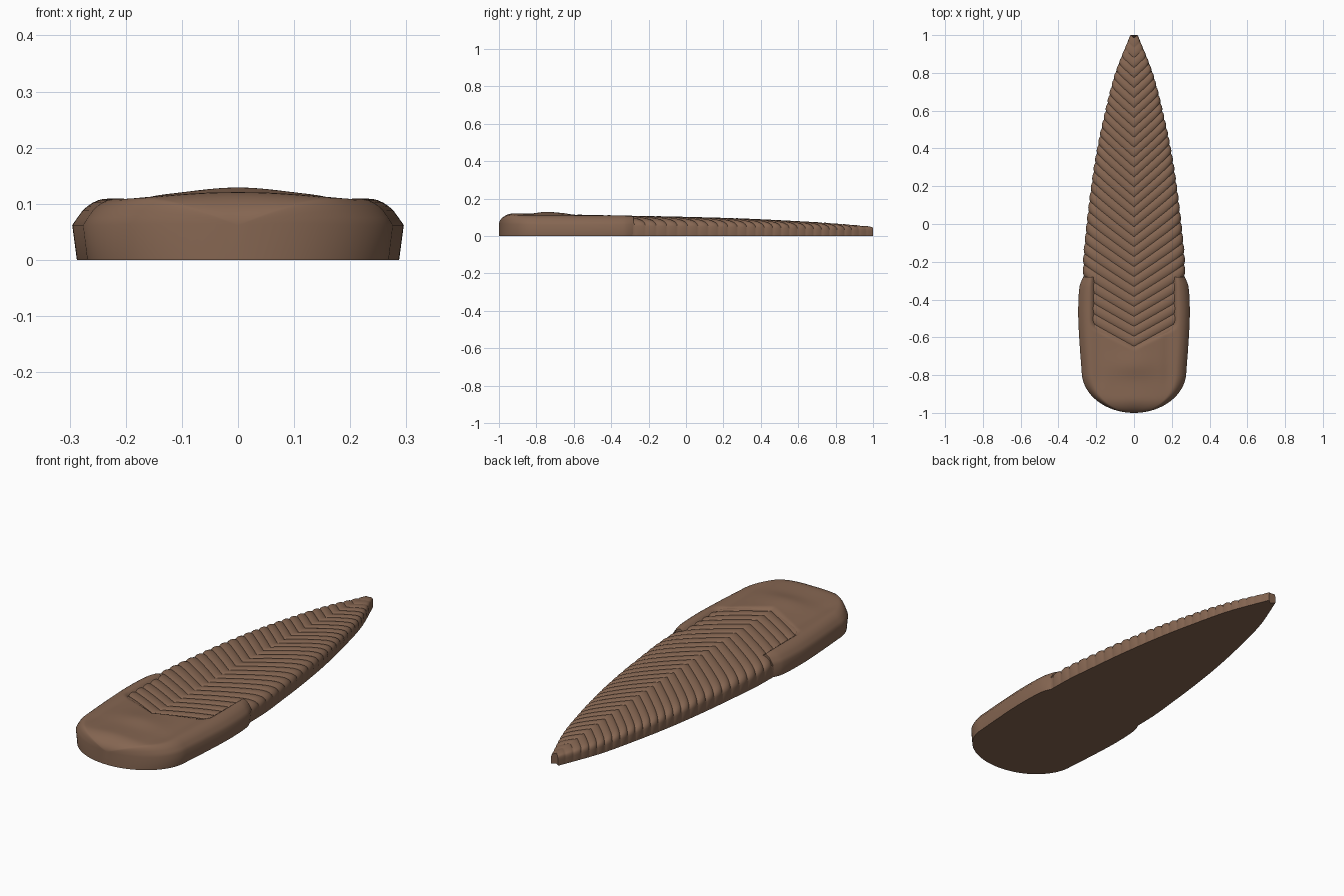
import bpy
import math

cube = bpy.data.objects.get("Cube")
if cube:
    bpy.data.objects.remove(cube, do_unlink=True)

# One brown for the whole animal
brown = bpy.data.materials.new("shell_brown")
brown.use_nodes = True
colour = (0.235, 0.132, 0.083, 1)
brown.diffuse_color = colour
brown.node_tree.nodes["Principled BSDF"].inputs["Base Color"].default_value = colour


def curve(points, v):
    """Smooth curve through (position, value) points."""
    v = min(max(v, points[0][0]), points[-1][0])
    i = 0
    while i < len(points) - 2 and v > points[i + 1][0]:
        i += 1

    def slope(j):
        a, b = points[max(j - 1, 0)], points[min(j + 1, len(points) - 1)]
        return (b[1] - a[1]) / (b[0] - a[0])

    (x0, y0), (x1, y1) = points[i], points[i + 1]
    h = x1 - x0
    f = (v - x0) / h
    return ((1 + 2 * f) * (1 - f) ** 2 * y0 + f * (1 - f) ** 2 * h * slope(i)
            + f * f * (3 - 2 * f) * y1 + f * f * (f - 1) * h * slope(i + 1))


def smooth(a, b, v):
    f = min(max((v - a) / (b - a), 0), 1)
    return f * f * (3 - 2 * f)


def loft(name, halves, angle):
    """Mirror half sections (rim bottom to centre top) and skin them."""
    verts, faces = [], []
    for half in halves:
        top = half + [(-x, y, z) for x, y, z in reversed(half[:-1])]
        verts += top + [(0, half[-1][1], 0)]
    n = len(verts) // len(halves)
    for r in range(len(halves) - 1):
        for i in range(n):
            a, b = r * n + i, r * n + (i + 1) % n
            faces.append((a, b, b + n, a + n))
    faces.append(tuple(reversed(range(n))))
    faces.append(tuple(range(len(verts) - n, len(verts))))
    mesh = bpy.data.meshes.new(name)
    mesh.from_pydata(verts, [], faces)
    mesh.validate()
    mesh.materials.append(brown)
    obj = bpy.data.objects.new(name, mesh)
    bpy.context.collection.objects.link(obj)
    bpy.ops.object.select_all(action="DESELECT")
    obj.select_set(True)
    bpy.context.view_layer.objects.active = obj
    bpy.ops.object.mode_set(mode="EDIT")
    bpy.ops.mesh.select_all(action="SELECT")
    bpy.ops.mesh.remove_doubles(threshold=0.00002)
    bpy.ops.mesh.normals_make_consistent(inside=False)
    bpy.ops.object.mode_set(mode="OBJECT")
    bpy.ops.object.shade_smooth_by_angle(angle=math.radians(angle))
    return obj


# Ribbed body: V-shaped segments tapering to a notched tail
BODY_WIDTH = [(-0.7, 0.268), (-0.2, 0.27), (0, 0.252), (0.2, 0.228), (0.4, 0.196),
              (0.6, 0.153), (0.8, 0.1), (1, 0.02)]
BODY_HEIGHT = [(-0.7, 0.117), (-0.3, 0.109), (0, 0.103), (0.3, 0.094),
               (0.6, 0.08), (0.8, 0.067), (1, 0.05)]
BODY_SECTION = [(0, 1), (0.35, 0.975), (0.6, 0.935), (0.8, 0.875),
                (0.92, 0.78), (0.98, 0.65), (1, 0.5)]
RIBS, STEPS = 32, 8
START, END = -0.7, 0.985


def body_half(s, f):
    rib = abs(math.sin(math.pi * f)) ** 0.7
    lean = 0.55 + 0.35 * smooth(-0.67, 0.3, s)
    half = []
    for i in range(15):
        t = 1 - i / 14 if i else 1
        t = 1 - (1 - t) ** 1.5
        x = 0
        for _ in range(12):
            y = min(s + lean * x, 1)
            x = t * curve(BODY_WIDTH, y)
        size = min(1, curve(BODY_WIDTH, y) / 0.1)
        depth = 0.006 * size * (1 - rib)
        z = curve(BODY_HEIGHT, y) * curve(BODY_SECTION, t) - depth
        if i == 0:
            half.append((x * 0.97, y, 0))
        half.append((x - depth * t ** 4, y, z))
    return half


sections = []
for k in range(RIBS * STEPS + 1):
    sections.append(body_half(START + (END - START) * k / (RIBS * STEPS), k / STEPS))
loft("ribbed_body", sections, 40)

# Head shield: rounded front, raised crown, cheeks running back beside the body
HEAD_WIDTH = [(-0.78, 0.277), (-0.65, 0.287), (-0.5, 0.295), (-0.4, 0.294),
              (-0.33, 0.288), (-0.3, 0.278), (-0.28, 0.268)]
RIM_SECTION = [(0, 1), (0.8, 1), (0.92, 0.66), (1, 0)]
CROWN = [(-1, 0.008), (-0.93, 0.012), (-0.83, 0.011), (-0.75, 0.02),
         (-0.66, 0.014), (-0.55, 0.01)]
RIM, TOP = 0.062, 0.109


def head_half(y):
    w = curve(HEAD_WIDTH, y)
    if y < -0.78:
        w *= math.sqrt(max(0, 1 - ((-0.78 - y) / 0.22) ** 2))
    front = min(1, (y + 1) / 0.08)
    rise = math.sqrt(max(0, 1 - (1 - front) ** 2))
    half = [(w * 0.972, y, 0)]
    for i in range(33):
        t = 1 - i / 32
        x = w * t
        dome = curve(RIM_SECTION, t) * (TOP - RIM)
        dome += curve(CROWN, y) * math.exp(-(x / 0.12) ** 2)
        dome -= 0.004 * math.exp(-((x - 0.18) / 0.03) ** 2) * smooth(-0.92, -0.8, y)
        # The shield dips under the body behind its V-shaped lip
        lip = -0.67 + 0.5 * x
        dome -= 0.03 * smooth(lip, lip + 0.05, y) * (1 - smooth(0.19, 0.235, x))
        half.append((x, y, RIM + dome * rise))
    return half


rows = [-1 + 0.22 * (1 - math.cos(math.pi / 2 * k / 20)) for k in range(20)]
rows += [-0.78 + 0.5 * k / 50 for k in range(51)]
loft("head_shield", [head_half(y) for y in rows], 50)
